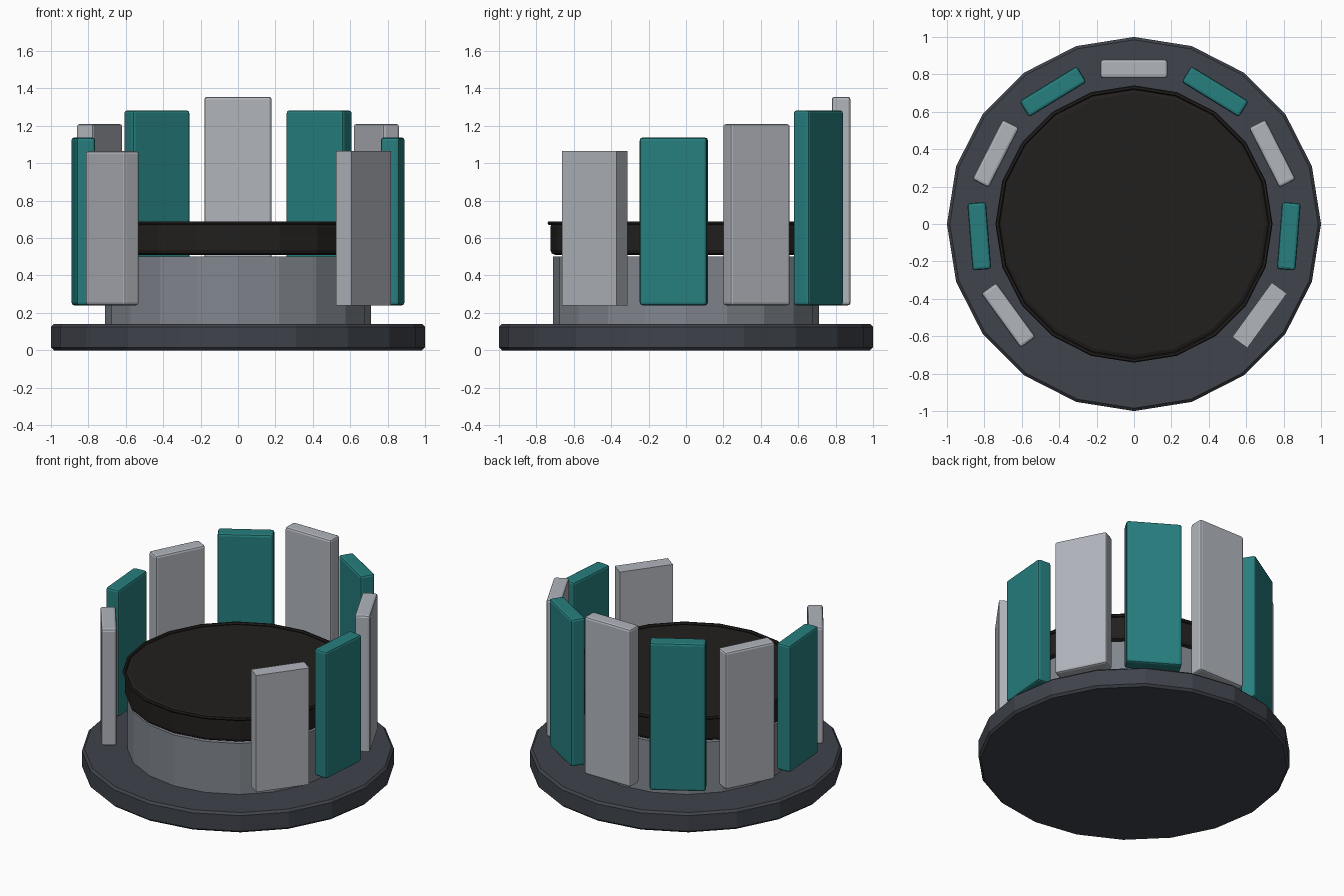
import bpy
from math import radians, cos, sin

if "Cube" in bpy.data.objects:
    bpy.data.objects.remove(bpy.data.objects["Cube"])


def material(name, rgb):
    m = bpy.data.materials.new(name)
    m.diffuse_color = (*rgb, 1)
    m.use_nodes = True
    m.node_tree.nodes["Principled BSDF"].inputs["Base Color"].default_value = m.diffuse_color
    return m


SLATE = material("slate", (0.05, 0.056, 0.07))
STEEL = material("steel", (0.22, 0.24, 0.27))
BLACK = material("black_fabric", (0.016, 0.014, 0.013))
SILVER = material("silver", (0.44, 0.46, 0.50))
TEAL = material("teal", (0.02, 0.21, 0.21))


def finish(name, mat, bevel=0, segments=1):
    ob = bpy.context.object
    ob.name = name
    ob.data.materials.append(mat)
    if bevel:
        b = ob.modifiers.new("bevel", "BEVEL")
        b.width = bevel
        b.segments = segments
        b.limit_method = "ANGLE"
        b.angle_limit = radians(40)
    return ob


def disc(name, r, z0, z1, mat, bevel=0, segments=1):
    bpy.ops.mesh.primitive_cylinder_add(
        vertices=20, radius=r, depth=z1 - z0, location=(0, 0, (z0 + z1) / 2))
    return finish(name, mat, bevel, segments)


# Base plate, pedestal and cushion
disc("base_plate", 1.0, 0, 0.14, SLATE, 0.015)
disc("pedestal", 0.71, 0.14, 0.50, STEEL)
disc("seat_cushion", 0.725, 0.51, 0.685, BLACK, 0.025, 2)

# Piping round the cushion's top edge
bpy.ops.mesh.primitive_torus_add(
    major_radius=0.73, minor_radius=0.011, major_segments=20,
    minor_segments=6, location=(0, 0, 0.68))
finish("seat_piping", BLACK)

# Backrest slats: nine around the rear, stepping down towards the front
R, BOTTOM = 0.83, 0.24
for i in range(-4, 5):
    a = radians(90 + 31.5 * i)
    height = 1.355 - 0.0725 * abs(i) - BOTTOM
    bpy.ops.mesh.primitive_cube_add(
        size=1, location=(R * cos(a), R * sin(a), BOTTOM + height / 2),
        rotation=(0, 0, a))
    slat = bpy.context.object
    slat.scale = (0.10, 0.36, height)
    bpy.ops.object.transform_apply(location=False, rotation=False, scale=True)
    # the front right slat has sharp edges
    finish(f"back_slat_{i + 5}", TEAL if i % 2 else SILVER,
           0 if i == -4 else 0.015, 2)
